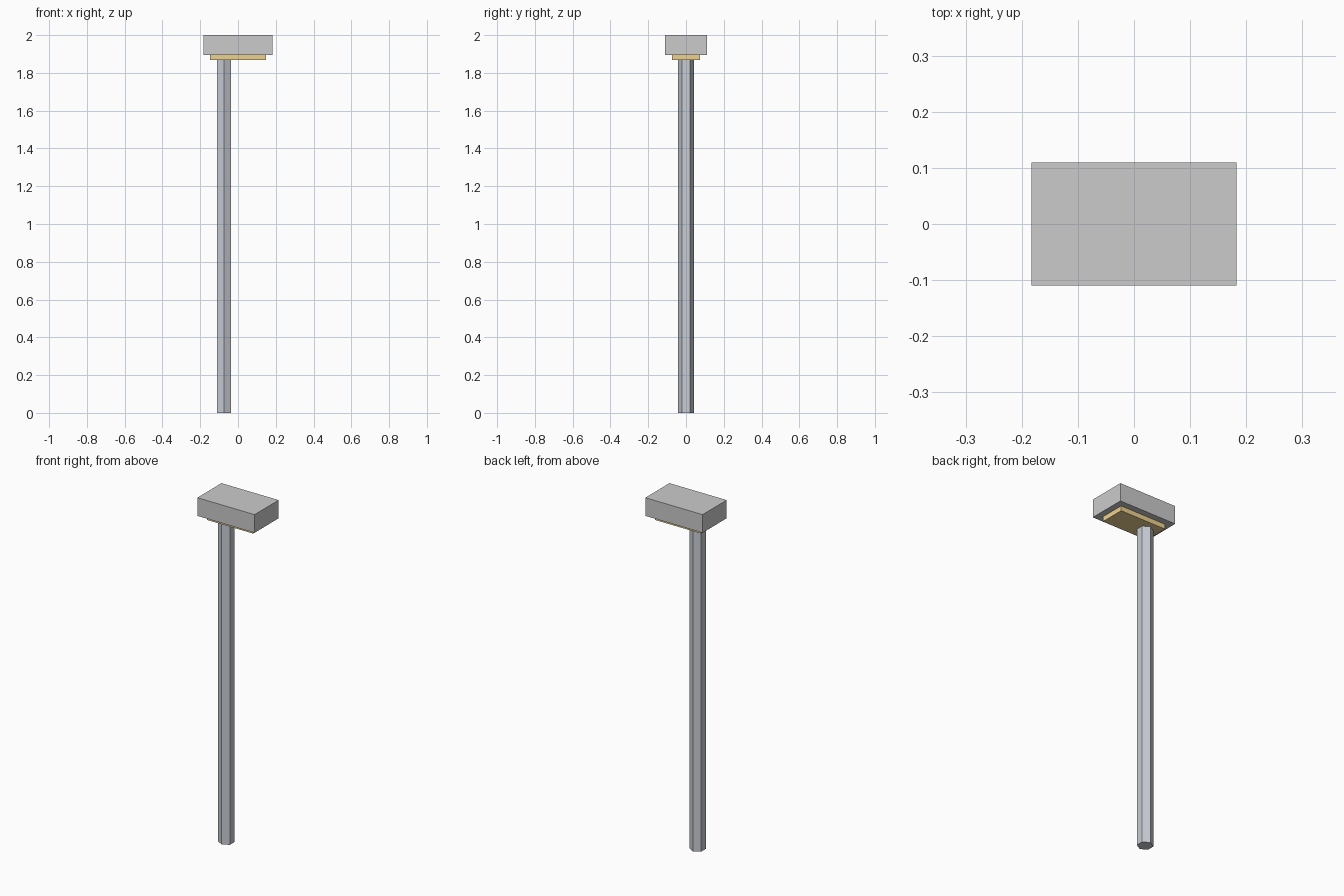
import bpy
from math import radians

if "Cube" in bpy.data.objects:
    bpy.data.objects.remove(bpy.data.objects["Cube"])


def paint(obj, name, rgb):
    mat = bpy.data.materials.new(name)
    mat.diffuse_color = (*rgb, 1)
    mat.use_nodes = True
    mat.node_tree.nodes["Principled BSDF"].inputs["Base Color"].default_value = mat.diffuse_color
    obj.data.materials.append(mat)


def box(name, half_x, half_y, z0, z1):
    bpy.ops.mesh.primitive_cube_add(size=1, location=(0, 0, (z0 + z1) / 2))
    obj = bpy.context.object
    obj.name = name
    obj.scale = (2 * half_x, 2 * half_y, z1 - z0)
    bpy.ops.object.transform_apply(location=False, rotation=False, scale=True)
    return obj


POLE_TOP, PLATE_TOP, TOP = 1.867, 1.895, 2.0

# Rectangular head block
box("head_block", 0.183, 0.11, PLATE_TOP, TOP)

# Smaller coloured plate under the head
plate = box("lower_plate", 0.147, 0.073, POLE_TOP, PLATE_TOP)
paint(plate, "amber", (0.85, 0.65, 0.28))

# Off-centre hexagonal pole, corners pointing to front and back
bpy.ops.mesh.primitive_cylinder_add(vertices=6, radius=0.043, depth=POLE_TOP,
                                    location=(-0.074, 0, POLE_TOP / 2))
pole = bpy.context.object
pole.name = "pole"
paint(pole, "blue_grey", (0.58, 0.61, 0.66))
